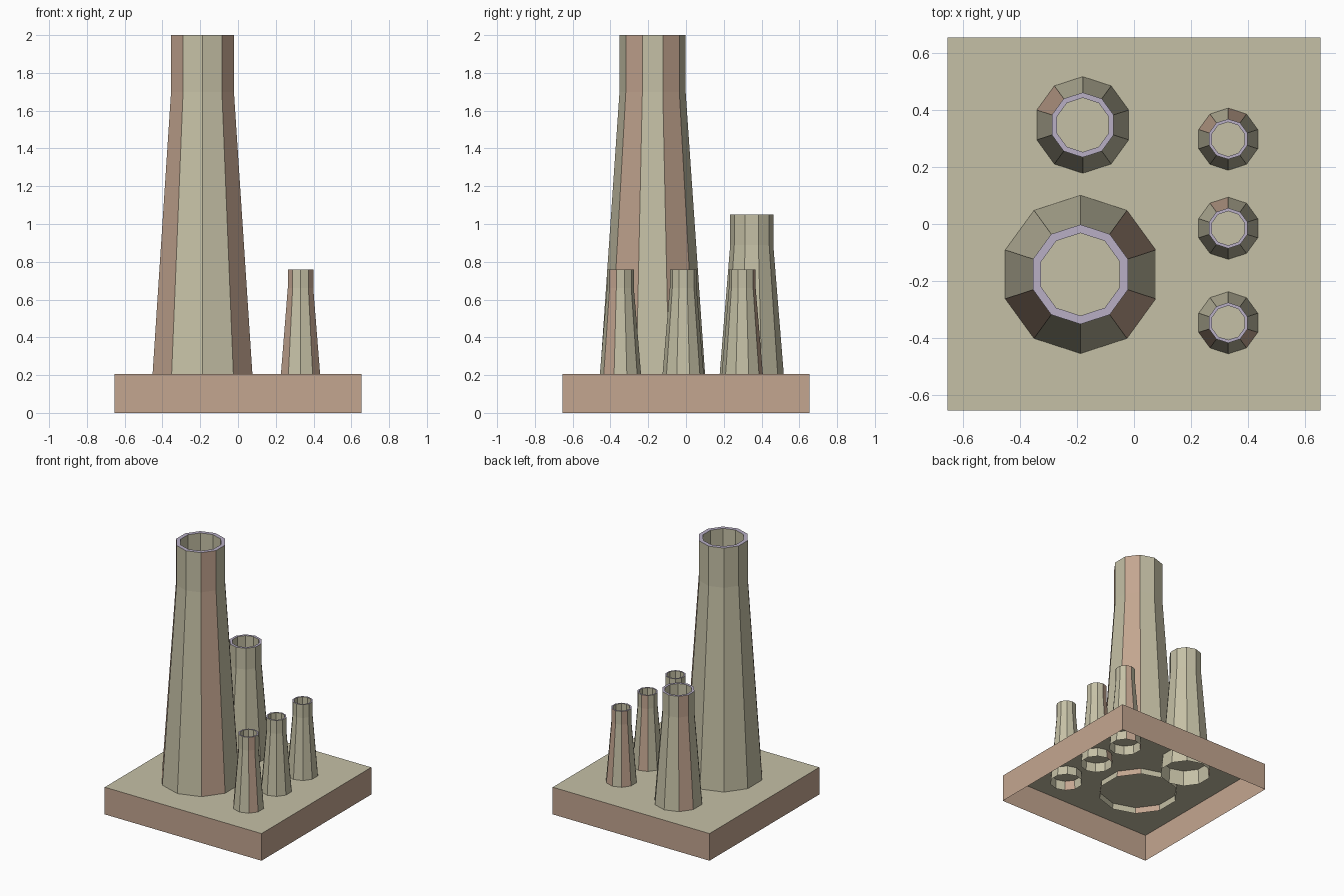
import bpy, bmesh, math

if "Cube" in bpy.data.objects:
    bpy.data.objects.remove(bpy.data.objects["Cube"])


def material(name, color):
    m = bpy.data.materials.new(name)
    m.diffuse_color = (*color, 1)
    m.use_nodes = True
    m.node_tree.nodes["Principled BSDF"].inputs["Base Color"].default_value = m.diffuse_color
    return m


KHAKI = material("khaki", (0.56, 0.53, 0.38))
BROWN = material("brown", (0.55, 0.38, 0.28))
LAVENDER = material("lavender", (0.48, 0.43, 0.56))
SIDES = 10


def finish(bm, name):
    mesh = bpy.data.meshes.new(name)
    bm.to_mesh(mesh)
    bm.free()
    for m in (KHAKI, BROWN, LAVENDER):
        mesh.materials.append(m)
    obj = bpy.data.objects.new(name, mesh)
    bpy.context.collection.objects.link(obj)
    return obj


def chimney(name, x, y, profile, brown_facets):
    """Loft ten-sided rings (radius, z): outer wall, rim, inner wall, cap."""
    bm = bmesh.new()
    rings = []
    for r, z in profile:
        ring = []
        for i in range(SIDES):
            a = math.radians(18 + 36 * i)
            ring.append(bm.verts.new((x + r * math.cos(a), y + r * math.sin(a), z)))
        rings.append(ring)
    for s, (low, high) in enumerate(zip(rings, rings[1:])):
        for i in range(SIDES):
            j = (i + 1) % SIDES
            f = bm.faces.new((low[i], low[j], high[j], high[i]))
            angle = 36 * j
            if s == 2:
                f.material_index = 2
            elif s < 2 and angle in brown_facets:
                f.material_index = 1
    bm.faces.new(rings[-1])
    finish(bm, name)


# Base: box with an open underside
bm = bmesh.new()
bmesh.ops.create_cube(bm, size=1)
bmesh.ops.scale(bm, vec=(1.31, 1.31, 0.205), verts=bm.verts)
bmesh.ops.translate(bm, vec=(0, 0, 0.1025), verts=bm.verts)
bm.normal_update()
bmesh.ops.delete(bm, geom=[f for f in bm.faces if f.normal.z < -0.5], context='FACES_ONLY')
for f in bm.faces:
    f.material_index = 0 if f.normal.z > 0.5 else 1
finish(bm, "base")

# Large chimney
chimney("large_chimney", -0.188, -0.177,
        [(0.281, 0.16), (0.175, 1.7), (0.175, 2.0), (0.145, 2.0), (0.145, 1.72)],
        {36, 216, 324})

# Medium chimney
chimney("medium_chimney", -0.18, 0.348,
        [(0.179, 0.09), (0.114, 0.89), (0.114, 1.05), (0.095, 1.05), (0.095, 0.88)],
        {144})

# Row of small chimneys
small = [(0.115, 0.135), (0.071, 0.66), (0.071, 0.76), (0.06, 0.76), (0.06, 0.65)]
for name, y, brown in (("front", -0.347, {216, 324}),
                       ("middle", -0.015, {108}),
                       ("back", 0.298, {72, 144})):
    chimney(name + "_small_chimney", 0.331, y, small, brown)
